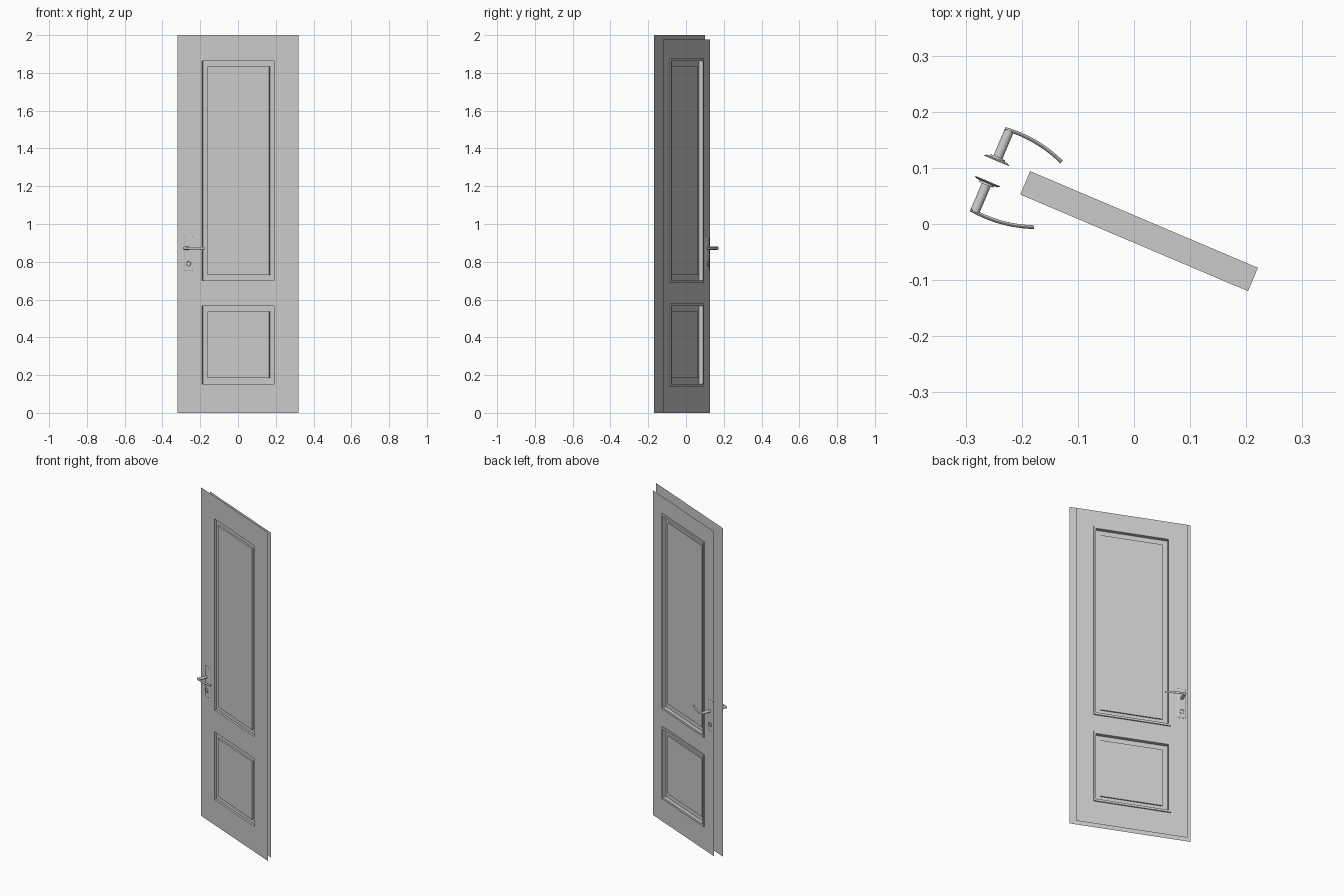
import bpy, bmesh, math
from mathutils import Matrix, Vector

if "Cube" in bpy.data.objects:
    bpy.data.objects.remove(bpy.data.objects["Cube"])

# The whole door is turned about z; local x runs along the door, local y through it
PLACE = Matrix.Translation((0, -0.034, 0)) @ Matrix.Rotation(math.radians(-23), 4, 'Z')
T = 0.039                                   # distance between the two door skins
PANELS = {"lower": (0.154, 0.567), "upper": (0.70, 1.863)}
HALF = 0.2075                               # half width of the panel openings


def finish(name, bm, smooth=False, recalc=True):
    if recalc:
        bmesh.ops.recalc_face_normals(bm, faces=bm.faces[:])
    me = bpy.data.meshes.new(name)
    bm.to_mesh(me)
    bm.free()
    ob = bpy.data.objects.new(name, me)
    bpy.context.collection.objects.link(ob)
    ob.matrix_world = PLACE
    if smooth:
        bpy.context.view_layer.objects.active = ob
        ob.select_set(True)
        bpy.ops.object.shade_smooth_by_angle(angle=math.radians(35))
        ob.select_set(False)
    return ob


def loft(bm, rings):
    """Joins rings of points and caps both ends."""
    vs = [[bm.verts.new(p) for p in r] for r in rings]
    for a, b in zip(vs, vs[1:]):
        for i in range(len(a)):
            j = (i + 1) % len(a)
            bm.faces.new((a[i], a[j], b[j], b[i]))
    bm.faces.new(vs[0])
    bm.faces.new(vs[-1])


def rect(hw, z0, z1, y, cx=0):
    return [(cx - hw, y, z0), (cx + hw, y, z0), (cx + hw, y, z1), (cx - hw, y, z1)]


def disc(cx, y, z, r, n=24):
    return [(cx + r * math.cos(a), y, z + r * math.sin(a))
            for a in (2 * math.pi * i / n for i in range(n))]


# Door skins: thin sheets with two panel openings
def skin(name, y, half, top, grow, facing):
    xs = [-half, -HALF - grow, HALF + grow, half]
    lo, up = PANELS["lower"], PANELS["upper"]
    zs = [0, lo[0] - grow, lo[1] + grow, up[0] - grow, up[1] + grow, top]
    bm = bmesh.new()
    grid = [[bm.verts.new((x, y, z)) for x in xs] for z in zs]
    for j in range(5):
        for i in range(3):
            if i == 1 and j in (1, 3):
                continue
            f = bm.faces.new((grid[j][i], grid[j][i + 1], grid[j + 1][i + 1], grid[j + 1][i]))
            if facing > 0:
                f.normal_flip()
    bmesh.ops.dissolve_limit(bm, angle_limit=0.01, verts=[], edges=[])
    finish(name, bm, recalc=False)


skin("door_front_skin", 0, 0.3475, 2.0, 0, -1)
skin("door_back_skin", T, 0.318, 1.977, 0.013, 1)

# Panels: raised field, channel and moulding, as (growth from the opening, depth)
PROFILE = [(-0.03, 0.003), (-0.03, 0.013), (0, 0.013), (0, 0.0005), (0.013, 0.0005),
           (0.013, 0.0457), (0, 0.0457), (0, 0.024), (-0.03, 0.024), (-0.03, 0.031)]
for label, (z0, z1) in PANELS.items():
    bm = bmesh.new()
    loft(bm, [rect(HALF + g, z0 - g, z1 + g, y) for g, y in PROFILE])
    finish(label + "_panel", bm)

# Handles: the front set mirrors the back set
CX, LZ, KZ = -0.283, 0.872, 0.79
for side in ("back", "front"):
    def flip(ring):
        return [(x, y if side == "back" else T - y, z) for x, y, z in ring]

    # bevelled back plate
    bm = bmesh.new()
    loft(bm, [flip(rect(0.024 - i, 0.75 + i, 0.935 - i, y, CX))
              for i, y in ((0, T), (0, T + 0.0015), (0.005, T + 0.004))])
    finish(side + "_handle_plate", bm)

    # neck
    bm = bmesh.new()
    loft(bm, [flip(disc(CX, y, LZ, 0.0085)) for y in (0.046, 0.098)])
    finish(side + "_handle_neck", bm, True)

    # curved lever with an oval section
    bm = bmesh.new()
    rings = []
    for k in range(13):
        t = k / 12
        c = Vector((-0.291 + 0.116 * t, 0.0975 + 0.015 * t - 0.03 * t * t, LZ))
        d = Vector((0.116, 0.015 - 0.06 * t, 0)).normalized()
        side_dir = Vector((-d.y, d.x, 0))
        rings.append(flip([tuple(c + side_dir * 0.0033 * math.cos(a) + Vector((0, 0, 0.0065 * math.sin(a))))
                           for a in (2 * math.pi * i / 16 for i in range(16))]))
    loft(bm, rings)
    finish(side + "_handle_lever", bm, True)

    # keyhole cylinder
    bm = bmesh.new()
    loft(bm, [flip(disc(CX, y, KZ, r)) for y, r in
              ((T + 0.003, 0.014), (T + 0.007, 0.014), (T + 0.007, 0.011), (T + 0.005, 0.010))])
    finish(side + "_keyhole", bm, True)
